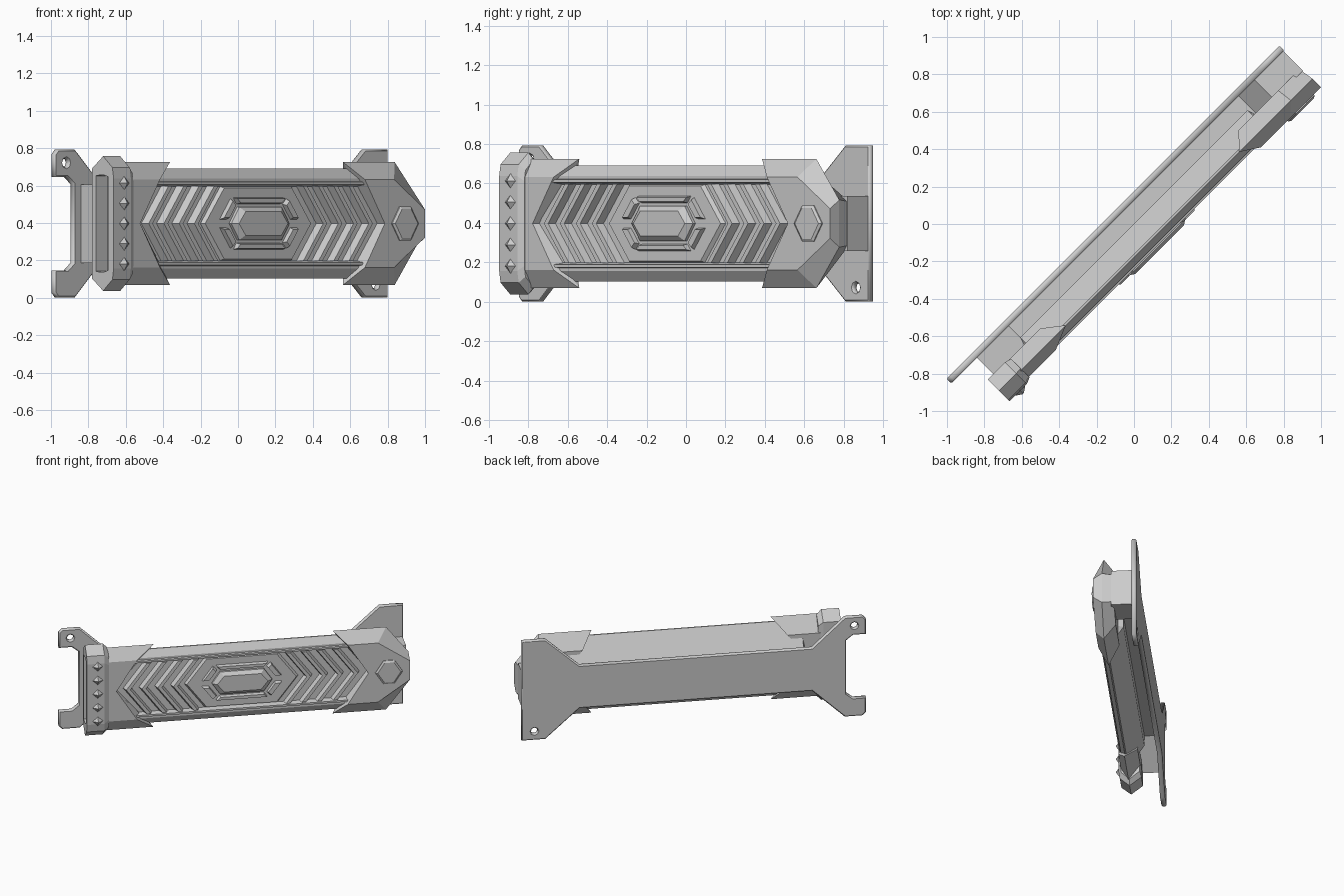
import bpy, bmesh, math
from mathutils import Vector

old = bpy.data.objects.get("Cube")
if old:
    bpy.data.objects.remove(old, do_unlink=True)

MID = 0.397          # height of the long axis
R = math.sqrt(0.5)   # whole piece is turned 45 degrees

grey = bpy.data.materials.new("plain grey metal")
grey.use_nodes = True
grey.diffuse_color = (0.6, 0.6, 0.6, 1)
grey.node_tree.nodes["Principled BSDF"].inputs["Base Color"].default_value = (0.6, 0.6, 0.6, 1)


def place(u, n, h):
    """u along the length, n outward, h above or below the middle line."""
    return Vector(((u + n) * R, (u - n) * R, MID + h))


def add_object(name, bm):
    bmesh.ops.recalc_face_normals(bm, faces=bm.faces)
    mesh = bpy.data.meshes.new(name)
    bm.to_mesh(mesh)
    bm.free()
    mesh.materials.clear()
    mesh.materials.append(grey)
    ob = bpy.data.objects.new(name, mesh)
    bpy.context.collection.objects.link(ob)
    return ob


def loft(name, rings):
    """Skin a list of matching rings of (u, n, h) points, capping both ends."""
    bm = bmesh.new()
    loops = [[bm.verts.new(place(*p)) for p in ring] for ring in rings]
    for a, b in zip(loops, loops[1:]):
        for i in range(len(a)):
            j = (i + 1) % len(a)
            bm.faces.new((a[i], a[j], b[j], b[i]))
    caps = [bm.faces.new(loops[0]), bm.faces.new(loops[-1])]
    bm.normal_update()
    bmesh.ops.triangulate(bm, faces=caps, ngon_method="EAR_CLIP")
    return add_object(name, bm)


def at_n(poly, n):
    return [(u, n, h) for u, h in poly]


def at_u(profile, u):
    return [(u, n, h) for n, h in profile]


def mirrored(half):
    """Complete an upper half outline with its reflection below."""
    return half + [(a, -b) for a, b in reversed(half) if abs(b) > 1e-6]


def scaled(poly, f, g=None):
    cu = sum(p[0] for p in poly) / len(poly)
    ch = sum(p[1] for p in poly) / len(poly)
    return [(cu + (u - cu) * f, ch + (h - ch) * (g or f)) for u, h in poly]


# Back plate with a fork at one end and wings at the other
def back_plate():
    half = [(1.224, 0.395), (1.05, 0.395), (0.8, 0.17), (-0.9, 0.17),
            (-1.14, 0.395), (-1.27, 0.395), (-1.294, 0.37), (-1.294, 0.25),
            (-1.2, 0.25), (-1.15, 0.21)]
    curve = bpy.data.curves.new("back_plate_outline", "CURVE")
    curve.dimensions, curve.fill_mode = "2D", "BOTH"
    curve.extrude, curve.bevel_depth, curve.offset = 0.011, 0.007, -0.007
    curve.bevel_resolution = 0
    holes = [[(cu + 0.025 * math.cos(k * math.pi / 4), ch + 0.025 * math.sin(k * math.pi / 4))
              for k in range(8)] for cu, ch in ((1.13, -0.325), (-1.21, 0.325))]
    for poly in [mirrored(half)] + holes:
        sp = curve.splines.new("POLY")
        sp.points.add(len(poly) - 1)
        for pt, (u, h) in zip(sp.points, poly):
            pt.co = (u, h, 0, 1)
        sp.use_cyclic_u = True
    tmp = bpy.data.objects.new("back_plate_outline", curve)
    bpy.context.collection.objects.link(tmp)
    bpy.context.view_layer.update()
    mesh = bpy.data.meshes.new_from_object(tmp.evaluated_get(bpy.context.evaluated_depsgraph_get()))
    bm = bmesh.new()
    bm.from_mesh(mesh)
    bmesh.ops.remove_doubles(bm, verts=bm.verts, dist=1e-5)
    for v in bm.verts:
        v.co = place(v.co.x, v.co.z - 0.106, v.co.y)
    bpy.data.objects.remove(tmp, do_unlink=True)
    bpy.data.meshes.remove(mesh)
    add_object("back_plate", bm)


back_plate()


# Low spar that ramps up to the joining blocks at both ends
def spar_ring(u, h):
    return at_u(mirrored([(-0.095, h), (0.06, h)]), u)


loft("spar", [spar_ring(-1.1, 0.21), spar_ring(-0.86, 0.04), spar_ring(0.88, 0.04),
              spar_ring(1.0, 0.14), spar_ring(1.218, 0.14)])

# Front plate with a sloped back, rails and a sunken panel
face_half = [(0.115, 0.293), (0.125, 0.293), (0.16, 0.24), (0.16, 0.226),
             (0.172, 0.222), (0.172, 0.208), (0.132, 0.199)]
rail = mirrored([(0.0, 0.12)] + face_half)
trimmed = mirrored([(0.06, 0.12)] + face_half)
loft("front_plate", [at_u(trimmed, -1.0), at_u(trimmed, -0.88), at_u(rail, -0.86),
                     at_u(rail, 0.86), at_u(trimmed, 0.88), at_u(trimmed, 1.0)])


# Notched end shells
def outline(notch, corner, ends):
    return [(notch, 0)] + [(corner, ends[0][1])] + ends + [(u, -h) for u, h in reversed(ends)] \
        + [(corner, -ends[0][1])]


def shell(name, top, rear, outer, face):
    layers = zip((rear, outer, face), (0.04, 0.125, top))
    loft(name, [at_n(outline(*args), n) for args, n in layers])


shell("tip_shell", 0.19,
      (0.92, 0.75, [(1.05, 0.21), (1.21, 0.11)]),
      (0.92, 0.67, [(1.06, 0.328), (1.224, 0.12)]),
      (0.92, 0.77, [(0.99, 0.235), (1.224, 0.075)]))
shell("collar_shell", 0.18,
      (-0.92, -0.75, [(-1.05, 0.21)]),
      (-0.92, -0.64, [(-1.05, 0.328)]),
      (-0.92, -0.77, [(-1.05, 0.235)]))

# Faceted boss on the tip
boss = [(1.07 + a * 0.1, b * 0.092) for a, b in
        ((-1, 0), (-0.4, 1), (0.4, 1), (1, 0), (0.4, -1), (-0.4, -1))]
loft("tip_boss", [at_n(boss, 0.17), at_n(boss, 0.196), at_n(scaled(boss, 0.85), 0.205)])

# Collar with a sunken end
collar = mirrored([(0.035, 0.293), (0.12, 0.36), (0.19, 0.3), (0.2, 0.24)])
slim = [(n * 0.85 + 0.015, h * 0.9) for n, h in collar]
recess = mirrored([(0.065, 0.255), (0.095, 0.26), (0.125, 0.26), (0.157, 0.25)])
loft("collar", [at_u(slim, -0.975), at_u(collar, -1.01), at_u(collar, -1.14),
                at_u(recess, -1.14), at_u(recess, -1.05)])

# Row of diamond studs on the collar
for i in range(5):
    h = (i - 2) * 0.108
    d = [(-1.06 - 0.045, h), (-1.06, h + 0.042), (-1.06 + 0.045, h), (-1.06, h - 0.042)]
    loft("diamond_stud_%d" % (i + 1), [at_n(d, 0.195), at_n(scaled(d, 0.12), 0.222)])


# Chevron ridges on both sides of the centre
def chevron(apex, width, reach, side):
    top = 0.75 * reach
    pts = [(apex, 0), (apex - top, reach), (apex - top - width, reach),
           (apex - width, 0), (apex - top - width, -reach), (apex - top, -reach)]
    return [(side * u, h) for u, h in pts]


for side, label in ((1, "left"), (-1, "right")):
    for i in range(4):
        apex = 0.865 - i * 0.115
        loft("%s_chevron_%d" % (label, i + 1),
             [at_n(chevron(apex, 0.062, 0.2, side), 0.128),
              at_n(chevron(apex - 0.018, 0.03, 0.2, side), 0.172)])


# Central plate, gem and the segmented ring around it
def hexagon(wide, flat, tall):
    return [(-wide, 0), (-flat, tall), (flat, tall), (wide, 0), (flat, -tall), (-flat, -tall)]


loft("centre_plate", [at_n(hexagon(0.42, 0.27, 0.199), 0.128),
                      at_n(hexagon(0.4, 0.256, 0.19), 0.152)])
loft("centre_gem", [at_n(hexagon(0.22, 0.16, 0.088), 0.145),
                    at_n(hexagon(0.22, 0.16, 0.088), 0.17),
                    at_n(hexagon(0.185, 0.135, 0.063), 0.193)])
for s in (1, -1):
    row = "top" if s > 0 else "bottom"
    bar = [(-0.19, s * 0.14), (0.19, s * 0.14), (0.165, s * 0.103), (-0.165, s * 0.103)]
    loft("ring_bar_" + row, [at_n(bar, 0.145), at_n(scaled(bar, 0.95, 0.6), 0.178)])
    for t in (1, -1):
        arm = [(t * 0.21, s * 0.135), (t * 0.295, s * 0.02),
               (t * 0.243, s * 0.02), (t * 0.18, s * 0.105)]
        loft("ring_arm_%s_%s" % (row, "left" if t > 0 else "right"),
             [at_n(arm, 0.145), at_n(scaled(arm, 0.78), 0.178)])
